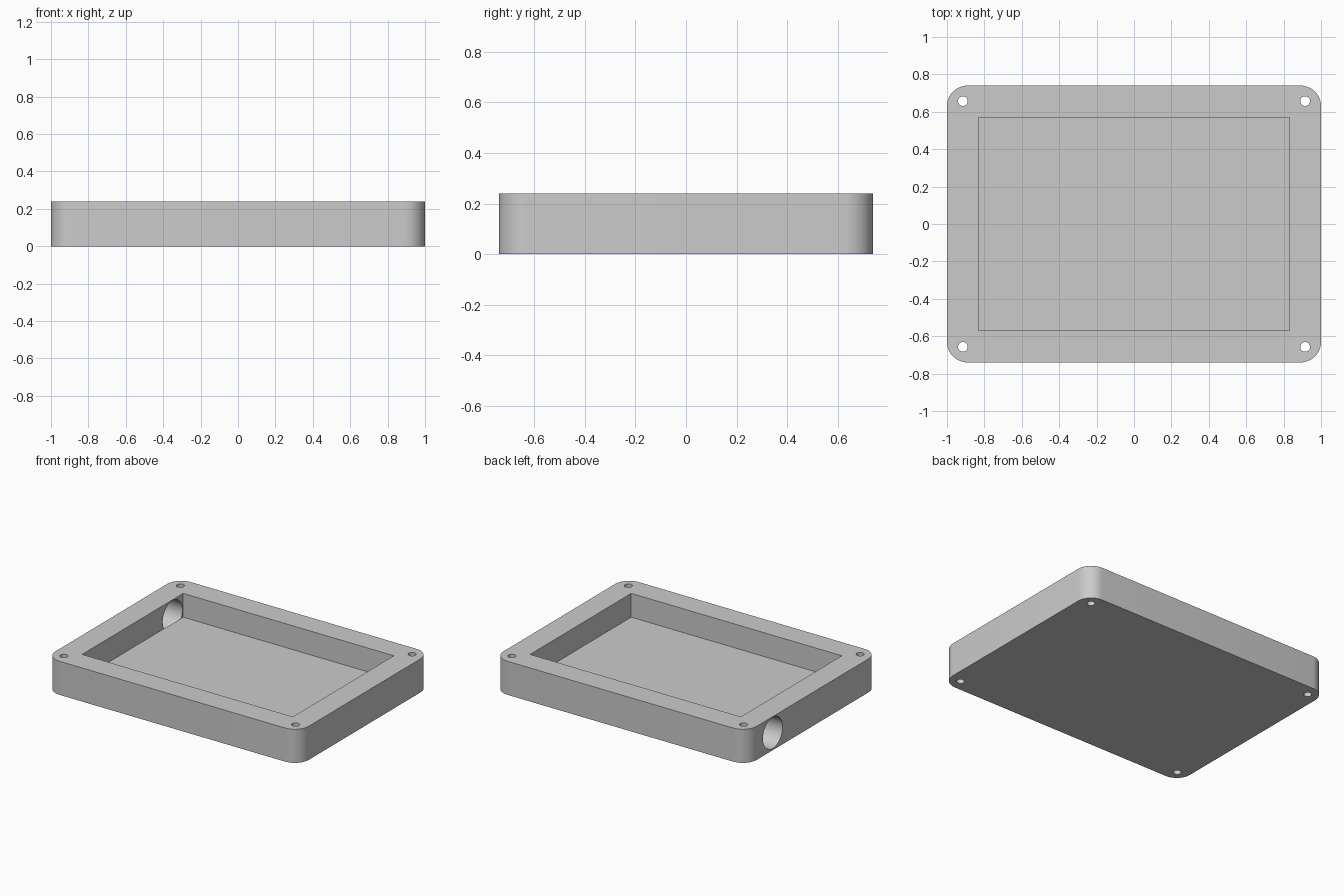
import bpy
import math

default = bpy.data.objects.get("Cube")
if default:
    bpy.data.objects.remove(default, do_unlink=True)

WIDTH, DEPTH, HEIGHT = 2.0, 1.48, 0.24
POCKET_X, POCKET_Y, FLOOR = 0.832, 0.57, 0.07

grey = bpy.data.materials.new("plain_grey")
grey.use_nodes = True
colour = (0.6, 0.6, 0.6, 1)
grey.diffuse_color = colour
grey.node_tree.nodes["Principled BSDF"].inputs["Base Color"].default_value = colour


def box(name, size, centre):
    bpy.ops.mesh.primitive_cube_add(size=1, location=centre)
    ob = bpy.context.object
    ob.name = name
    ob.scale = size
    bpy.ops.object.transform_apply(location=True, rotation=True, scale=True)
    return ob


def rod(name, radius, length, centre, rotation=(0, 0, 0), sides=32):
    bpy.ops.mesh.primitive_cylinder_add(vertices=sides, radius=radius, depth=length,
                                        location=centre, rotation=rotation)
    ob = bpy.context.object
    ob.name = name
    bpy.ops.object.transform_apply(location=True, rotation=True, scale=True)
    return ob


def apply(ob, mod):
    bpy.ops.object.select_all(action="DESELECT")
    bpy.context.view_layer.objects.active = ob
    ob.select_set(True)
    bpy.ops.object.modifier_apply(modifier=mod.name)


def cut(ob, cutter):
    cutter.hide_render = True
    mod = ob.modifiers.new("cut", "BOOLEAN")
    mod.operation = "DIFFERENCE"
    mod.solver = "EXACT"
    mod.object = cutter
    apply(ob, mod)
    bpy.data.objects.remove(cutter, do_unlink=True)


# Tray body with rounded upright corners
tray = box("enclosure_tray", (WIDTH, DEPTH, HEIGHT), (0, 0, HEIGHT / 2))
weights = tray.data.attributes.new("bevel_weight_edge", "FLOAT", "EDGE")
for edge in tray.data.edges:
    a, b = (tray.data.vertices[i].co for i in edge.vertices)
    weights.data[edge.index].value = float(abs(a.z - b.z) > 0.1)
bevel = tray.modifiers.new("corners", "BEVEL")
bevel.limit_method = "WEIGHT"
bevel.width = 0.11
bevel.segments = 12
apply(tray, bevel)

# Open rectangular pocket
cut(tray, box("pocket_cutter", (2 * POCKET_X, 2 * POCKET_Y, HEIGHT),
              (0, 0, FLOOR + HEIGHT / 2)))

# Screw holes through the four corners
for sx in (-1, 1):
    for sy in (-1, 1):
        cut(tray, rod("screw_cutter", 0.026, 1, (0.915 * sx, 0.657 * sy, HEIGHT / 2)))

# Cable bore through one side wall, ending at the pocket
inner, outer = -POCKET_X + 0.001, -1.2
cut(tray, rod("cable_cutter", 0.111, inner - outer, ((inner + outer) / 2, 0.45, 0.124),
              (0, math.pi / 2, 0), 64))

tray.data.materials.clear()
tray.data.materials.append(grey)
for face in tray.data.polygons:
    face.material_index = 0
bpy.ops.object.select_all(action="DESELECT")
tray.select_set(True)
bpy.context.view_layer.objects.active = tray
bpy.ops.object.shade_smooth_by_angle(angle=math.radians(30))
